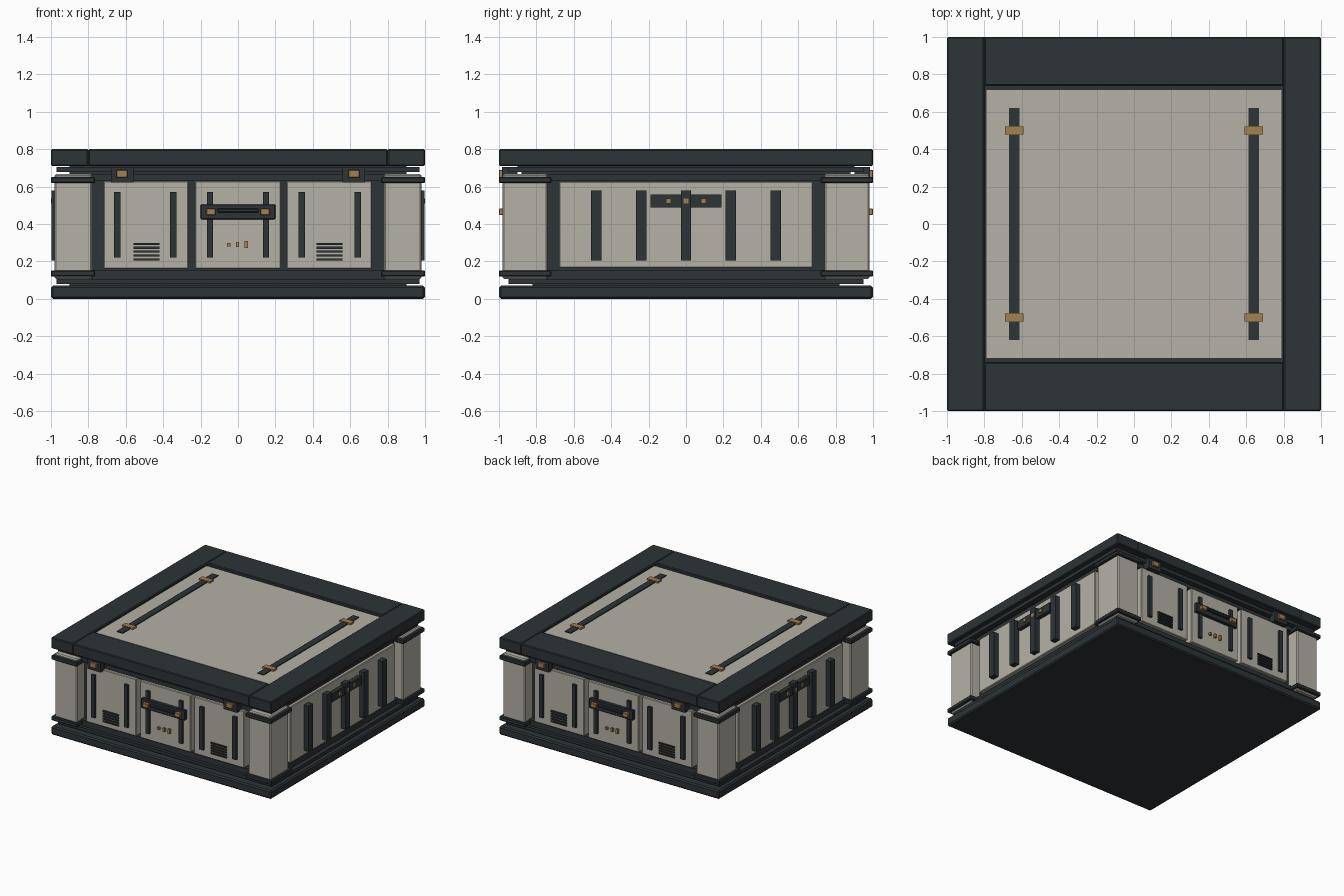
import bpy, math
from mathutils import Matrix


def mat(name, c):
    m = bpy.data.materials.new(name)
    m.diffuse_color = (*c, 1)
    return m


DARK = mat("dark_metal", (0.026, 0.033, 0.037))
BEIGE = mat("beige_panel", (0.46, 0.44, 0.38))
GOLD = mat("brass", (0.38, 0.22, 0.08))


def box(name, m, x, y, z, bevel=0.0, turn=False):
    """Box from (min, max) ranges; turn=True also adds its half-turn copy."""
    for k in range(2 if turn else 1):
        cx, cy, cz = sum(x) / 2, sum(y) / 2, sum(z) / 2
        s = -1 if k else 1
        bpy.ops.mesh.primitive_cube_add(size=1, location=(s * cx, s * cy, cz))
        o = bpy.context.object
        o.data.transform(Matrix.Diagonal((x[1] - x[0], y[1] - y[0], z[1] - z[0], 1)))
        o.name = name
        o.data.materials.append(m)
        if bevel:
            b = o.modifiers.new("edge", 'BEVEL')
            b.width, b.segments = bevel, 1


def mid(c, w):
    return (c - w / 2, c + w / 2)


# base slab, stepped plinth and core
box("base_slab", DARK, (-1, 1), (-1, 1), (0, 0.07), 0.01)
box("plinth", DARK, (-0.9, 0.9), (-0.82, 0.82), (0.06, 0.09))
box("lower_step", DARK, (-0.97, 0.97), (-0.95, 0.95), (0.08, 0.106))
box("core", DARK, (-0.9, 0.9), (-0.88, 0.88), (0.1, 0.69))
box("upper_step", DARK, (-0.97, 0.97), (-0.95, 0.95), (0.678, 0.706))
box("lid_core", DARK, (-0.9, 0.9), (-0.9, 0.9), (0.69, 0.775))

# lid frame and inset top panel
box("lid_side_rail", DARK, (0.8, 1), (-1, 1), (0.71, 0.8), 0.006, True)
box("lid_front_rail", DARK, (-0.8, 0.8), (-1, -0.74), (0.71, 0.8), 0.006, True)
box("top_panel", BEIGE, (-0.79, 0.79), (-0.72, 0.72), (0.76, 0.788))
box("top_strap", DARK, mid(0.64, 0.055), (-0.62, 0.62), (0.78, 0.795), 0, True)
for y in (-0.5, 0.5):
    box("strap_buckle", GOLD, mid(0.64, 0.1), mid(y, 0.045), (0.78, 0.802), 0, True)

# corner posts with clamps
for s in (-1, 1):
    xr = sorted((s * 0.78, s * 0.98))
    box("corner_post", BEIGE, xr, (-0.98, -0.74), (0.106, 0.668), 0.008, True)
    for z in (0.135, 0.635):
        xc = sorted((s * 0.765, s))
        box("corner_clamp", DARK, xc, (-1, -0.72), mid(z, 0.034), 0.006, True)

# rails running above and below the panels
for z in ((0.106, 0.155), (0.632, 0.668)):
    box("front_rail", DARK, (-0.78, 0.78), (-0.925, -0.85), z, 0, True)
    box("side_rail", DARK, (0.85, 0.935), (-0.74, 0.74), z, 0, True)

# front and back panels with ribs
F = -0.945
for x in ((-0.72, -0.265), (-0.23, 0.23), (0.26, 0.715)):
    box("front_panel", BEIGE, x, (F, -0.85), (0.16, 0.63), 0.005, True)
for x, w in ((-0.645, .035), (-0.345, .035), (-0.15, .03),
             (0.15, .03), (0.34, .035), (0.64, .035)):
    box("front_rib", DARK, mid(x, w), (F - 0.02, F + 0.01), (0.22, 0.57), 0, True)

# vent slats
for x in (-0.49, 0.49):
    for i in range(5):
        box("vent_slat", DARK, mid(x, 0.14), (F - 0.012, F + 0.01),
            mid(0.21 + i * 0.021, 0.011), 0, True)

# handle, mounts and indicators
box("handle_plate", DARK, (-0.2, 0.2), (F - 0.03, F), (0.425, 0.505), 0.004, True)
box("handle_grip", DARK, (-0.11, 0.11), (-0.995, F), (0.462, 0.482), 0.004, True)
for x in (-0.145, 0.145):
    box("handle_mount", GOLD, mid(x, 0.05), (-1, F), mid(0.465, 0.034), 0.003, True)
for x, h in ((-0.05, 0.018), (-0.003, 0.028), (0.045, 0.038)):
    box("indicator", GOLD, mid(x, 0.018), (F - 0.02, F + 0.01), mid(0.29, h), 0, True)

# lid latches
for x in (-0.62, 0.62):
    box("latch_plate", DARK, mid(x, 0.12), (-0.985, -0.9), (0.622, 0.705), 0, True)
    box("latch", GOLD, mid(x, 0.06), (-1, -0.95), (0.648, 0.69), 0.003, True)

# side panels, ribs and crossbars
box("side_panel", BEIGE, (0.85, 0.955), (-0.68, 0.68), (0.165, 0.628), 0.005, True)
for i in range(-2, 3):
    box("side_rib", DARK, (0.945, 0.998), mid(i * 0.24, 0.056), (0.205, 0.58), 0, True)
box("side_crossbar", DARK, (0.945, 0.988), (-0.19, 0.19), (0.487, 0.557), 0, True)
for y in (-0.093, 0, 0.093):
    box("side_stud", GOLD, (0.96, 1.0), mid(y, 0.027), mid(0.523, 0.027), 0, True)
